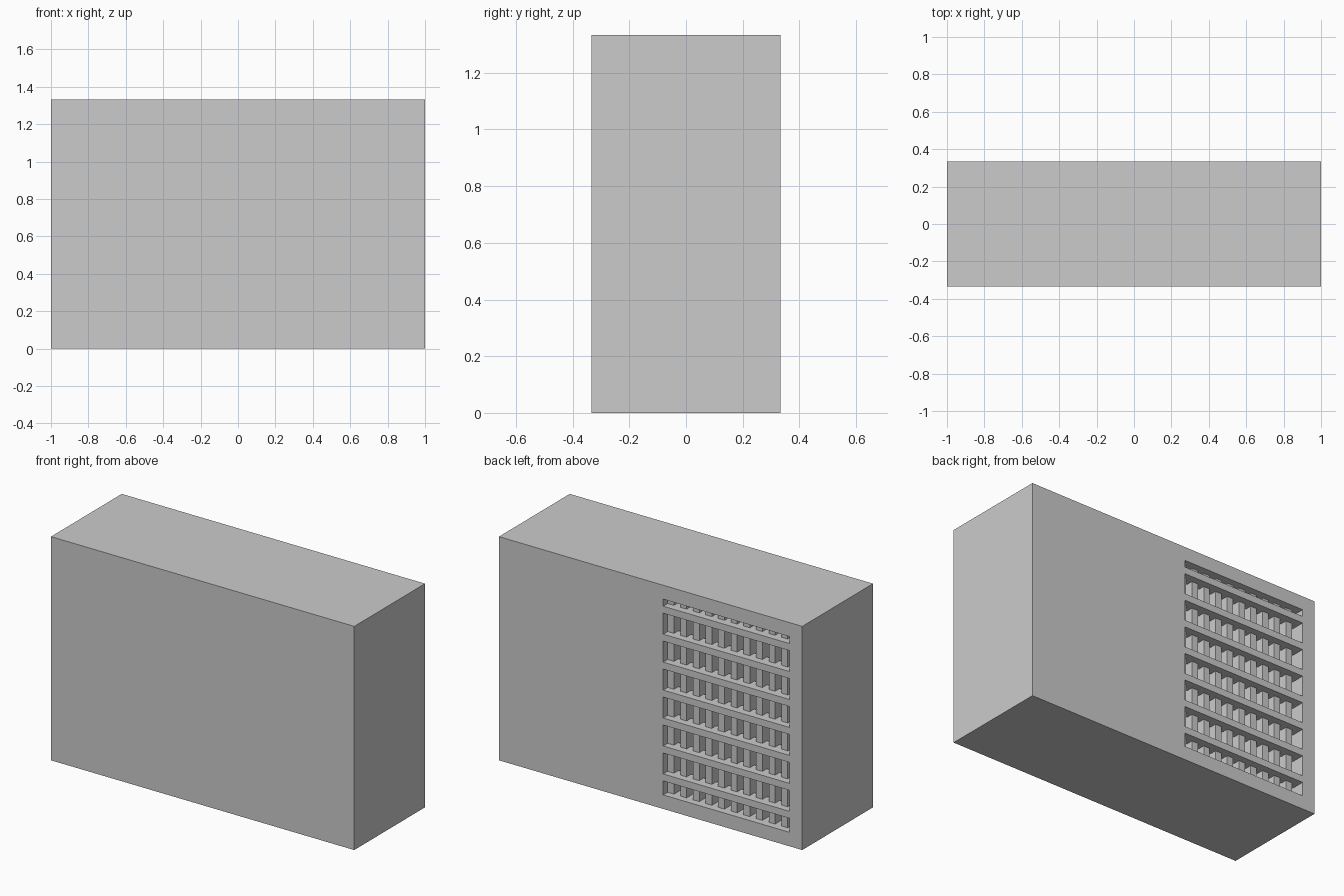
import bpy
import bmesh

if "Cube" in bpy.data.objects:
    bpy.data.objects.remove(bpy.data.objects["Cube"], do_unlink=True)

U = 1 / 24                       # grille module
W, D, H = 2.0, 2 / 3, 4 / 3      # cabinet size
BACK = D / 2
X0, X1 = -22 * U, -2 * U         # grille opening
Z0, Z1 = 2 * U, 30 * U
RECESS = 3 * U

grey = bpy.data.materials.new("light_grey")
grey.use_nodes = True
colour = (0.6, 0.6, 0.6, 1)
grey.diffuse_color = colour
grey.node_tree.nodes["Principled BSDF"].inputs["Base Color"].default_value = colour


def make_object(name, bm):
    mesh = bpy.data.meshes.new(name)
    bm.to_mesh(mesh)
    bm.free()
    mesh.materials.append(grey)
    obj = bpy.data.objects.new(name, mesh)
    bpy.context.collection.objects.link(obj)
    return obj


def add_box(bm, low, high):
    verts = bmesh.ops.create_cube(bm, size=1)["verts"]
    for v in verts:
        v.co = [high[i] if v.co[i] > 0 else low[i] for i in range(3)]


# Cabinet with a recess cut in the back
bm = bmesh.new()
add_box(bm, (-W / 2, -D / 2, 0), (W / 2, D / 2, H))
cabinet = make_object("cabinet", bm)

bm = bmesh.new()
add_box(bm, (X0, BACK - RECESS, Z0), (X1, BACK + U, Z1))
cutter = make_object("grille_cutter", bm)
cutter.hide_render = True
cutter.hide_set(True)
cut = cabinet.modifiers.new("grille_opening", 'BOOLEAN')
cut.operation = 'DIFFERENCE'
cut.solver = 'EXACT'
cut.object = cutter

# Horizontal slats, flush with the back
bm = bmesh.new()
for i in range(7):
    z = Z0 + 2 * U + i * 4 * U
    add_box(bm, (X0, BACK - 2 * U, z), (X1, BACK, z + U))
make_object("horizontal_slats", bm)

# Vertical fins set behind the slat faces
bm = bmesh.new()
for i in range(10):
    x = X1 - i * 2 * U
    add_box(bm, (x - U, BACK - RECESS, Z0), (x, BACK - U, Z1))
make_object("vertical_fins", bm)
